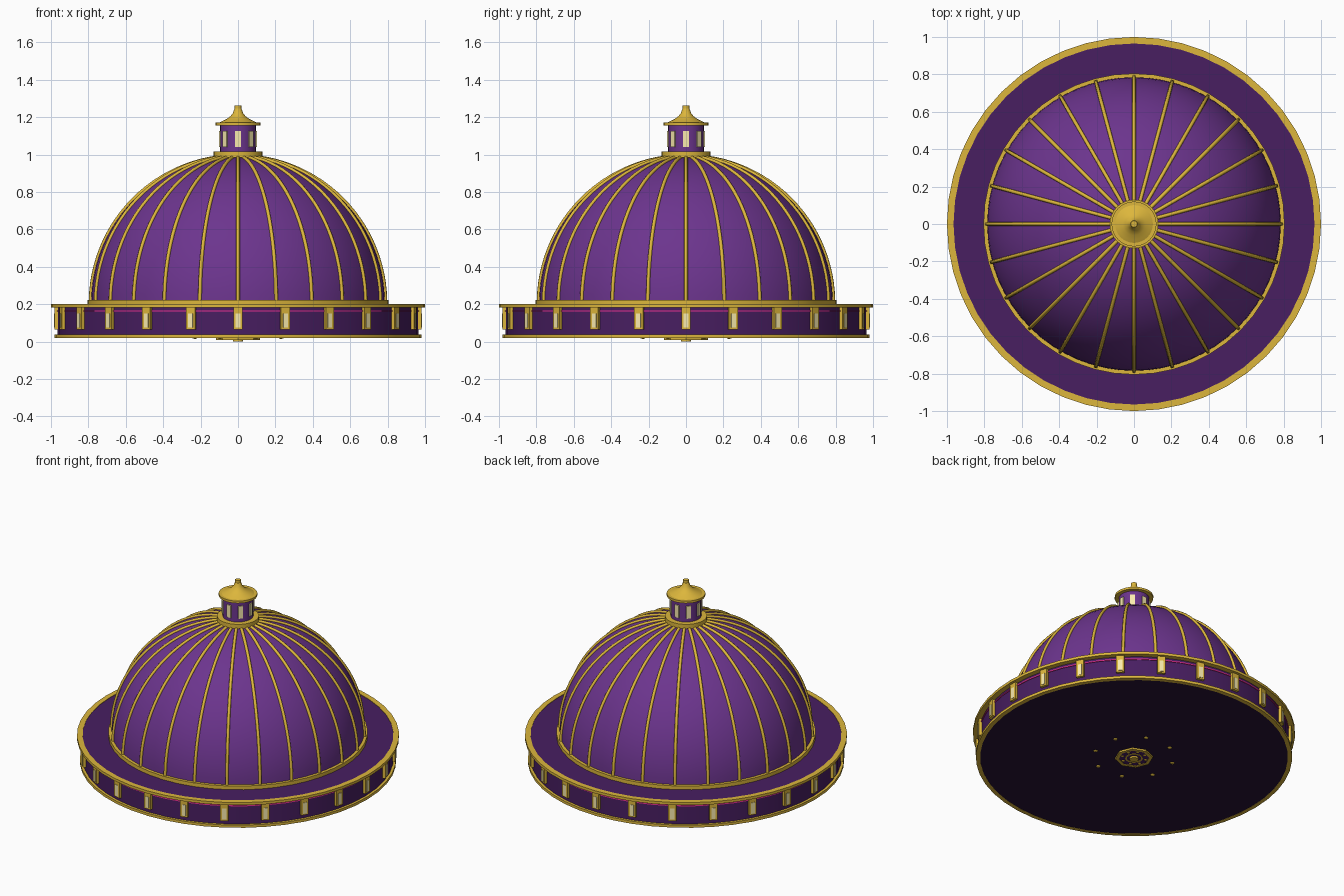
import bpy, bmesh
from math import sin, cos, pi, radians
from mathutils import Matrix, Vector

if "Cube" in bpy.data.objects:
    bpy.data.objects.remove(bpy.data.objects["Cube"])


def mat(name, r, g, b):
    m = bpy.data.materials.new(name)
    m.diffuse_color = (r, g, b, 1)
    m.use_nodes = True
    m.node_tree.nodes["Principled BSDF"].inputs["Base Color"].default_value = m.diffuse_color
    return m


PURPLE = mat("purple", 0.15, 0.035, 0.27)
DARK = mat("dark_purple", 0.065, 0.013, 0.12)
UNDER = mat("underside", 0.02, 0.006, 0.035)
GOLD = mat("gold", 0.72, 0.47, 0.045)
CREAM = mat("warm_light", 0.95, 0.83, 0.42)
PINK = mat("pink", 0.85, 0.03, 0.3)


def finish(name, bm, material, angle=35):
    bmesh.ops.recalc_face_normals(bm, faces=bm.faces)
    me = bpy.data.meshes.new(name)
    bm.to_mesh(me)
    bm.free()
    ob = bpy.data.objects.new(name, me)
    bpy.context.collection.objects.link(ob)
    me.materials.append(material)
    if angle:
        bpy.ops.object.select_all(action='DESELECT')
        ob.select_set(True)
        bpy.context.view_layer.objects.active = ob
        bpy.ops.object.shade_smooth_by_angle(angle=radians(angle))
    return ob


def lathe(name, profile, material, n=48, closed=False, angle=35):
    """Spin a list of (radius, z) points round the z axis."""
    bm = bmesh.new()
    rings = []
    for r, z in profile:
        if r == 0:
            rings.append([bm.verts.new((0, 0, z))] * n)
        else:
            rings.append([bm.verts.new((r * cos(2 * pi * i / n), r * sin(2 * pi * i / n), z))
                          for i in range(n)])
    pairs = list(zip(rings, rings[1:])) + ([(rings[-1], rings[0])] if closed else [])
    for a, b in pairs:
        for i in range(n):
            j = (i + 1) % n
            bm.faces.new(list(dict.fromkeys((a[i], a[j], b[j], b[i]))))
    return finish(name, bm, material, angle)


def band(name, r0, r1, z0, z1, material, n=48):
    return lathe(name, [(r0, z0), (r1, z0), (r1, z1), (r0, z1)], material, n, closed=True)


def disc(name, r, z0, z1, material, n=48):
    return lathe(name, [(0, z0), (r, z0), (r, z1), (0, z1)], material, n)


def box_ring(name, count, radius, z0, z1, width, depth, material, offset=0):
    """Boxes facing outward, evenly spaced in a circle."""
    bm = bmesh.new()
    for i in range(count):
        m = (Matrix.Rotation(2 * pi * i / count + offset, 4, 'Z')
             @ Matrix.Translation((radius, 0, (z0 + z1) / 2))
             @ Matrix.Diagonal((depth, width, z1 - z0, 1)))
        bmesh.ops.create_cube(bm, size=1, matrix=m)
    return finish(name, bm, material, 0)


# Base drum, with its floor and deck
lathe("drum_wall", [(0.965, 0.025), (0.965, 0.19)], DARK)
disc("underside", 0.972, 0.02, 0.026, UNDER)
disc("deck", 0.97, 0.185, 0.197, DARK)
band("bottom_rim", 0.955, 0.982, 0.019, 0.037, GOLD)
band("top_rim", 0.965, 1.0, 0.182, 0.2, GOLD)

# Pilasters and light strip round the drum
box_ring("pilasters", 24, 0.97, 0.065, 0.182, 0.05, 0.024, GOLD)
box_ring("pilaster_lights", 24, 0.982, 0.075, 0.15, 0.026, 0.006, CREAM)
band("light_strip", 0.96, 0.97, 0.16, 0.167, PINK)

# Dome
R, ZC = 0.785, 0.205
lathe("dome", [(R * cos(pi / 2 * i / 24), ZC + R * sin(pi / 2 * i / 24)) for i in range(24)]
      + [(0, ZC + R)], PURPLE, 64)
band("dome_ring", 0.77, 0.805, 0.195, 0.222, GOLD)

# Dome ribs: round tubes along meridians
bm = bmesh.new()
for k in range(24):
    spin = Matrix.Rotation(2 * pi * k / 24, 3, 'Z')
    rows = []
    for i in range(25):
        t = radians(1 + 81 * i / 24)
        out = Vector((cos(t), 0, sin(t)))
        rows.append([bm.verts.new(spin @ (out * (R + 0.003 + 0.01 * cos(a)) + Vector((0, 0.01 * sin(a), ZC))))
                     for a in (2 * pi * s / 8 for s in range(8))])
    for a, b in zip(rows, rows[1:]):
        for s in range(8):
            bm.faces.new((a[s], a[s - 1], b[s - 1], b[s]))
    bm.faces.new(rows[0])
    bm.faces.new(rows[-1])
finish("dome_ribs", bm, GOLD, 50)

# Lantern on top
disc("lantern_collar", 0.13, 0.985, 1.015, GOLD, 32)
disc("lantern_body", 0.095, 1.01, 1.16, PURPLE, 32)
box_ring("lantern_windows", 8, 0.094, 1.04, 1.125, 0.03, 0.014, CREAM)
disc("lantern_eave", 0.12, 1.155, 1.17, GOLD, 32)
lathe("lantern_roof", [(0.105, 1.168), (0.085, 1.178), (0.06, 1.19), (0.04, 1.205), (0.027, 1.222),
                       (0.019, 1.245), (0, 1.245)], GOLD, 32)
disc("finial", 0.018, 1.24, 1.262, GOLD, 16)

# Ceiling medallion and small lamps on the underside
disc("medallion_plate", 0.105, 0.012, 0.022, DARK, 8)
band("medallion_frame", 0.095, 0.117, 0.009, 0.022, GOLD, 8)
band("medallion_ring", 0.045, 0.055, 0.009, 0.014, GOLD, 24)
disc("medallion_boss", 0.028, 0.0, 0.014, GOLD, 16)


def lamp_ring(name, radius, size, z):
    bm = bmesh.new()
    for i in range(8):
        a = 2 * pi * (i + 0.5) / 8
        m = Matrix.Translation((radius * cos(a), radius * sin(a), z)) @ Matrix.Diagonal((1, 1, 0.4, 1))
        bmesh.ops.create_uvsphere(bm, u_segments=12, v_segments=6, radius=size, matrix=m)
    finish(name, bm, GOLD, 50)


lamp_ring("medallion_studs", 0.075, 0.01, 0.012)
lamp_ring("underside_lamps", 0.25, 0.014, 0.02)
